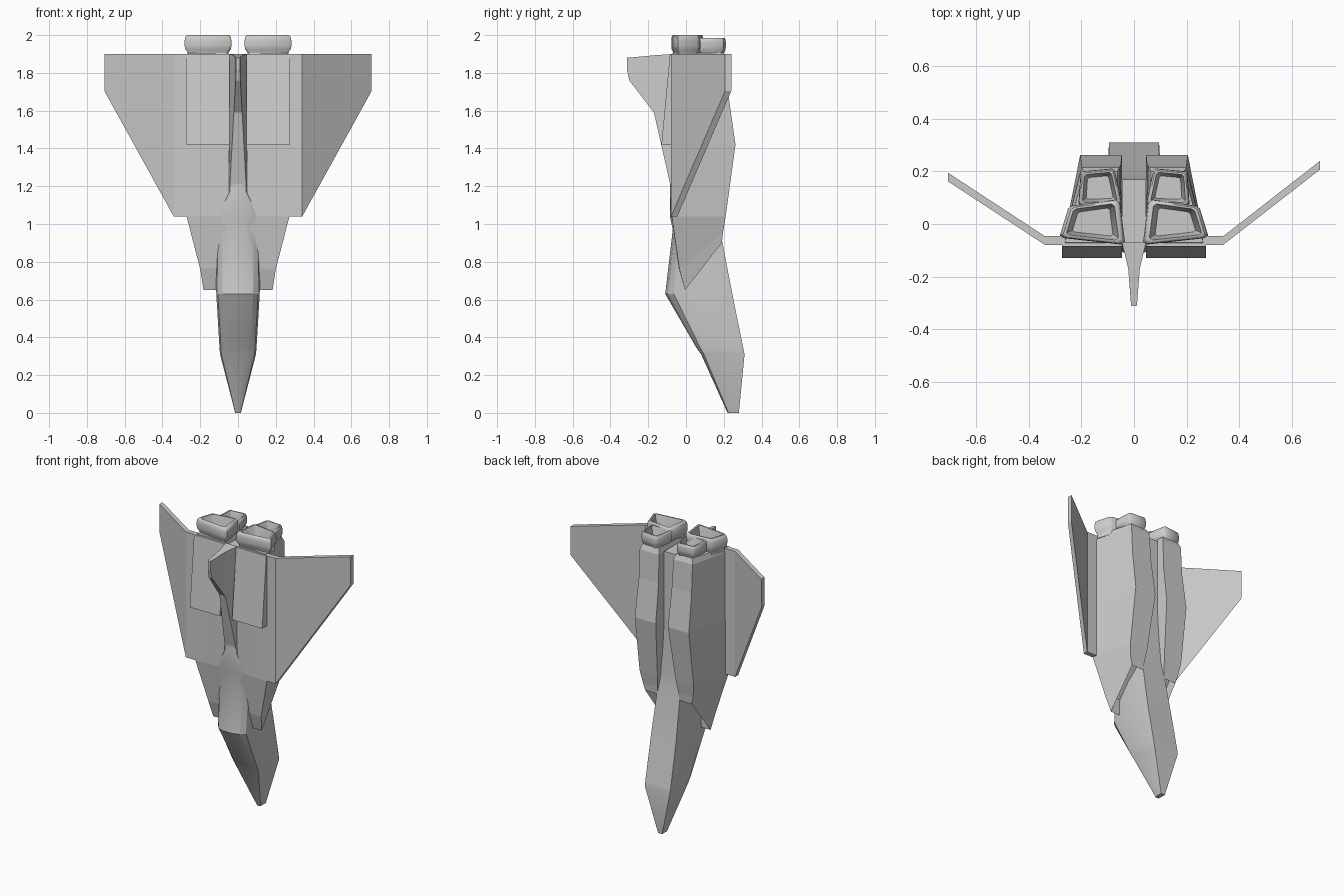
import bpy, bmesh
from mathutils import Vector

if "Cube" in bpy.data.objects:
    bpy.data.objects.remove(bpy.data.objects["Cube"])


def finish(name, bm, smooth=None):
    bmesh.ops.recalc_face_normals(bm, faces=bm.faces)
    me = bpy.data.meshes.new(name)
    bm.to_mesh(me)
    bm.free()
    ob = bpy.data.objects.new(name, me)
    bpy.context.collection.objects.link(ob)
    if smooth:
        bpy.ops.object.select_all(action='DESELECT')
        ob.select_set(True)
        bpy.context.view_layer.objects.active = ob
        bpy.ops.object.shade_smooth_by_angle(angle=smooth)
    return ob


def loft(rings):
    """Skin a list of equal-length point rings and cap both ends."""
    bm = bmesh.new()
    vs = [[bm.verts.new(p) for p in r] for r in rings]
    n = len(rings[0])
    for a, b in zip(vs, vs[1:]):
        for i in range(n):
            j = (i + 1) % n
            bm.faces.new((a[i], a[j], b[j], b[i]))
    caps = [bm.faces.new(vs[0]), bm.faces.new(vs[-1])]
    return bm, caps


def flip(rings, s):
    return [[(p[0] * s, p[1], p[2]) for p in r] for r in rings]


# Fuselage: z, front half width, back half width, front y, back y, crown depth
body = [(0, .015, .015, .22, .28, .01),
        (.31, .095, .095, .08, .31, .03),
        (.345, .098, .096, .055, .303, .04),
        (.63, .115, .095, -.11, .245, .09),
        (.97, .12, .085, -.07, .18, .06),
        (1.04, .12, .08, -.085, .175, .03),
        (1.17, .047, .06, -.085, .17, .01),
        (1.4, .046, .046, -.08, .17, .01),
        (1.88, .046, .046, -.08, .17, .01)]
rings = []
for z, w, wb, yf, yb, c in body:
    half = [(wb, yb), (w, yf + c), (w * .92, yf + c * .5),
            (w * .7, yf + c * .17), (w * .3, yf)]
    rings.append([(x, y, z) for x, y in half] +
                 [(-x, y, z) for x, y in reversed(half)])
bm, _ = loft(rings)
finish("fuselage", bm, .45)

# Tail fin, thick at the root and thin at the tip
root = [(.046, -.07, 1.15), (.046, -.07, 1.9), (-.046, -.07, 1.9), (-.046, -.07, 1.15)]
mid = [(.022, -.17, 1.59), (.022, -.17, 1.893), (-.022, -.17, 1.893), (-.022, -.17, 1.59)]
tip1 = [(.012, -.3, 1.76), (.012, -.3, 1.881), (-.012, -.3, 1.881), (-.012, -.3, 1.76)]
tip2 = [(.01, -.313, 1.82), (.01, -.313, 1.88), (-.01, -.313, 1.88), (-.01, -.313, 1.82)]
bm, _ = loft([root, mid, tip1, tip2])
finish("tail_fin", bm)


def quad(z, xi, xo, yf, xbo, xbi, yb):
    return [(xi, yf, z), (xo, yf, z), (xbo, yb, z), (xbi, yb, z)]


def nozzle(name, corners, z0, z1, s):
    c = sum((Vector(p) for p in corners), Vector((0, 0))) / 4
    # chamfered outline
    outline = []
    for i in range(4):
        p, q, r = Vector(corners[i]), Vector(corners[i - 1]), Vector(corners[(i + 1) % 4])
        outline += [p.lerp(q, .07), p.lerp(r, .07)]
    h = z1 - z0
    prof = [(-.3, .86), (.05, .88), (.2, .97), (.4, 1), (.7, 1), (.9, .97),
            (1, .9), (1, .8), (.75, .74), (.1, .62)]
    rs = [[(*(c + (p - c) * k), z0 + h * t) for p in outline] for t, k in prof]
    bm, _ = loft(flip(rs, s))
    finish(name, bm, .9)


for side, s in (("right", 1), ("left", -1)):
    # Engine nacelle with a slanted, recessed intake
    intake = [(.1, -.005, .65), (.183, -.005, .65), (.175, .19, .9), (.085, .19, .9)]
    rings = [intake,
             [(.06, -.04, .77), (.2, -.035, .76), (.19, .195, .95), (.08, .195, .95)],
             quad(1.04, .05, .272, -.075, .205, .07, .21),
             quad(1.42, .046, .272, -.08, .205, .046, .262),
             quad(1.68, .046, .272, -.08, .2, .05, .225),
             quad(1.87, .046, .272, -.08, .2, .055, .215),
             quad(1.905, .055, .262, -.07, .19, .065, .2)]
    bm, caps = loft(flip(rings, s))
    bmesh.ops.recalc_face_normals(bm, faces=bm.faces)
    bmesh.ops.inset_region(bm, faces=[caps[0]], thickness=.012)
    for v in caps[0].verts:
        v.co.z += .1
    finish(side + "_nacelle", bm)

    # Wedge panel on the upper rear of the nacelle
    bm, _ = loft(flip([quad(1.42, .046, .274, -.13, .274, .046, -.06),
                       quad(1.9, .046, .274, -.085, .274, .046, -.06)], s))
    finish(side + "_engine_panel", bm)

    # Cranked wing, lofted from root to tip
    ty = .24 if s > 0 else .195
    def chord(x, y, z0, z1, t=.033):
        return [(x, y, z0), (x, y, z1), (x, y - t, z1), (x, y - t, z0)]
    bm, _ = loft(flip([chord(.2, -.046, 1.04, 1.9), chord(.34, -.046, 1.04, 1.9),
                       chord(.708, ty, 1.705, 1.9)], s))
    finish(side + "_wing", bm)

    # Two exhaust nozzles per nacelle
    nozzle(side + "_upper_nozzle", [(.033, -.08), (.285, -.052), (.248, .068), (.055, .095)],
           1.905, 2.0, s)
    nozzle(side + "_lower_nozzle", [(.045, .072), (.212, .068), (.203, .2), (.075, .212)],
           1.905, 1.985, s)
